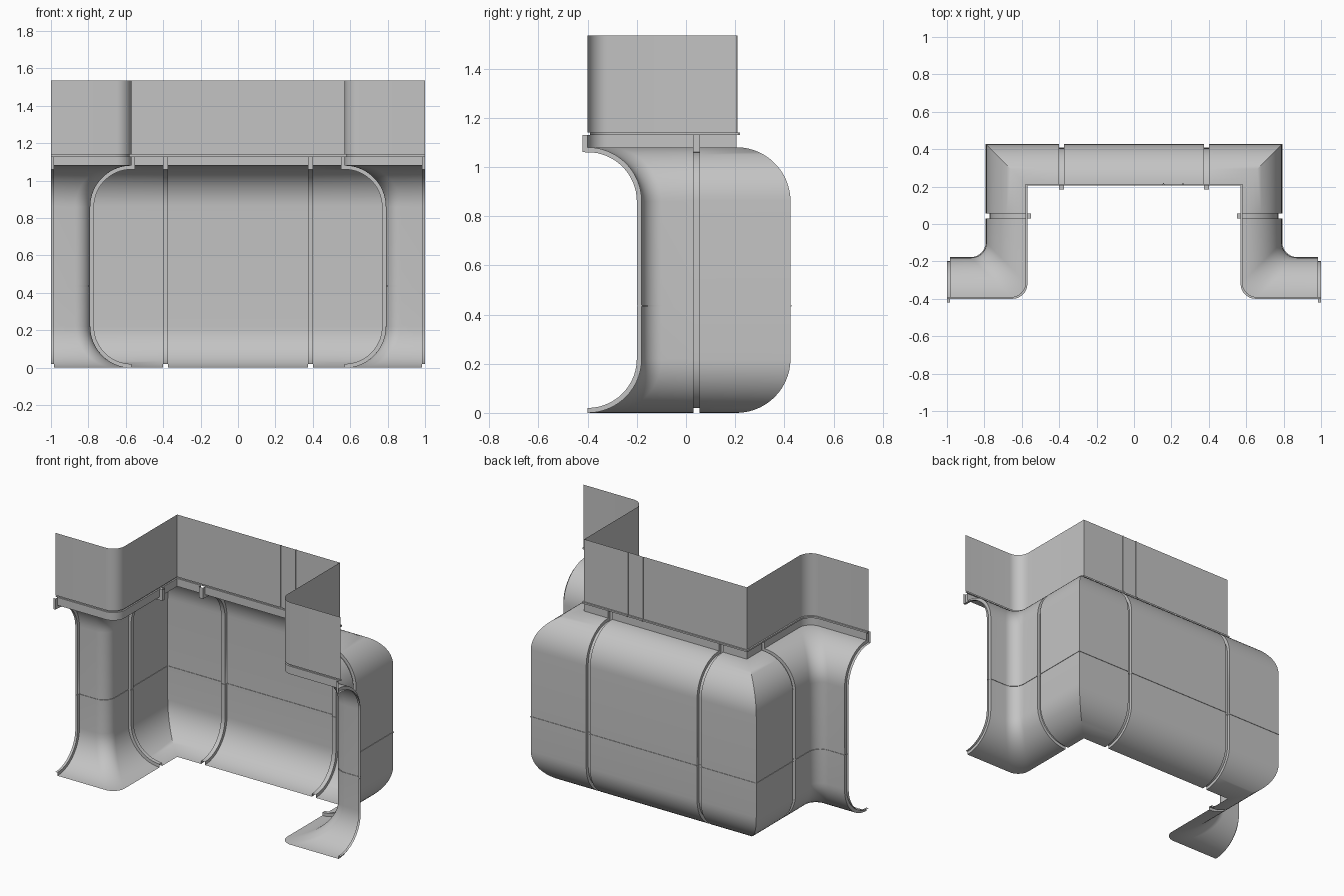
import bpy, bmesh, math

if "Cube" in bpy.data.objects:
    bpy.data.objects.remove(bpy.data.objects["Cube"])

R = 0.22      # cove radius, also the depth of the recess
FIL = 0.08    # rounding of the front corners
RIB = 0.02    # rib depth towards the room
X, YB, YF = 0.57, 0.205, -0.40   # plan line of the upper wall
GREY = bpy.data.materials.new("light_grey")
GREY.diffuse_color = (0.55, 0.55, 0.55, 1)
GREY.use_nodes = True
GREY.node_tree.nodes["Principled BSDF"].inputs["Base Color"].default_value = GREY.diffuse_color


def corner(deg):
    # one point of the rounded front corner, for outward offset d
    c, s = math.cos(math.radians(deg)), math.sin(math.radians(deg))
    return lambda d: (X + d + FIL + FIL * c, YF + d + FIL + FIL * s)


def back(x):
    return lambda d: (x, YB + d)


def side(y):
    return lambda d: (X + d, y)


def front(x):
    return lambda d: (x, YF + d)


def rib(kind, a, b):
    # stations stepping in to the rib face and back out
    return [(kind(a), 0), (kind(a), 1), (kind(b), 1), (kind(b), 0)]


def grid_object(name, rows):
    # sheet through rows of points, facing the room
    bm = bmesh.new()
    grid = [[bm.verts.new(p) for p in row] for row in rows]
    for r0, r1 in zip(grid, grid[1:]):
        for i in range(len(r0) - 1):
            bm.faces.new((r0[i], r0[i + 1], r1[i + 1], r1[i]))
    bmesh.ops.remove_doubles(bm, verts=bm.verts, dist=1e-5)
    big = max(bm.faces, key=lambda f: f.calc_area() * abs(f.normal.y))
    bm.normal_update()
    if big.normal.y > 0:
        bmesh.ops.reverse_faces(bm, faces=bm.faces)
    me = bpy.data.meshes.new(name)
    bm.to_mesh(me)
    bm.free()
    me.materials.append(GREY)
    ob = bpy.data.objects.new(name, me)
    bpy.context.collection.objects.link(ob)
    bpy.ops.object.select_all(action='DESELECT')
    ob.select_set(True)
    bpy.context.view_layer.objects.active = ob
    bpy.ops.object.shade_smooth_by_angle(angle=math.radians(35))
    return ob


arc = [(corner(180 + 90 * i / 10), 0) for i in range(11)]

# Coved recess: profile of (outward offset, height) with matching rib profile
profile = [((0, 1.13), (-RIB, 1.13)), ((0, 1.08), (-RIB, 1.08 - RIB))]


def cove(zc, a0, a1, n=14):
    for i in range(n + 1):
        a = math.radians(a0 + (a1 - a0) * i / n)
        c, s = math.cos(a), math.sin(a)
        profile.append(((R * c, zc + R * s), ((R - RIB) * c, zc + (R - RIB) * s)))


cove(1.08 - R, 84, 0)
for dd, z in ((0, .438), (.003, .438), (.003, .433), (0, .433)):   # panel seam
    profile.append(((R + dd, z), (R - RIB + dd, z)))
cove(R, 0, -90)

stations = ([(back(0), 0)] + rib(back, .375, .402) + [(lambda d: (X + d, YB + d), 0)]
            + rib(side, .055, .030) + arc
            + [(front(.985), 0), (front(.985), 1), (front(1.0), 1)])
rows = []
for fn, k in stations:
    rows.append([(*fn(p[k][0]), p[k][1]) for p in profile])
recess = grid_object("coved_recess", rows)
m = recess.modifiers.new("mirror", 'MIRROR')
m.use_clip = True

# Upper wall with a small shadow gap at its foot and two vertical panel seams
wall_profile = [(0, 1.535), (0, 1.14), (.009, 1.14), (.009, 1.13), (0, 1.13)]
half = [(lambda d: (X + d, YB + d), 0)] + arc + [(front(1.0), 0)]
seams = []
for x in (.157, .262):
    seams += [(back(x - .003), 0), (back(x - .003), .005),
              (back(x + .003), .005), (back(x + .003), 0)]


def flip(fn):
    return lambda d: (-fn(d)[0], fn(d)[1])


path = [(flip(f), e) for f, e in reversed(half)] + seams + half
grid_object("upper_wall", [[(*fn(d + e), z) for d, z in wall_profile] for fn, e in path])
